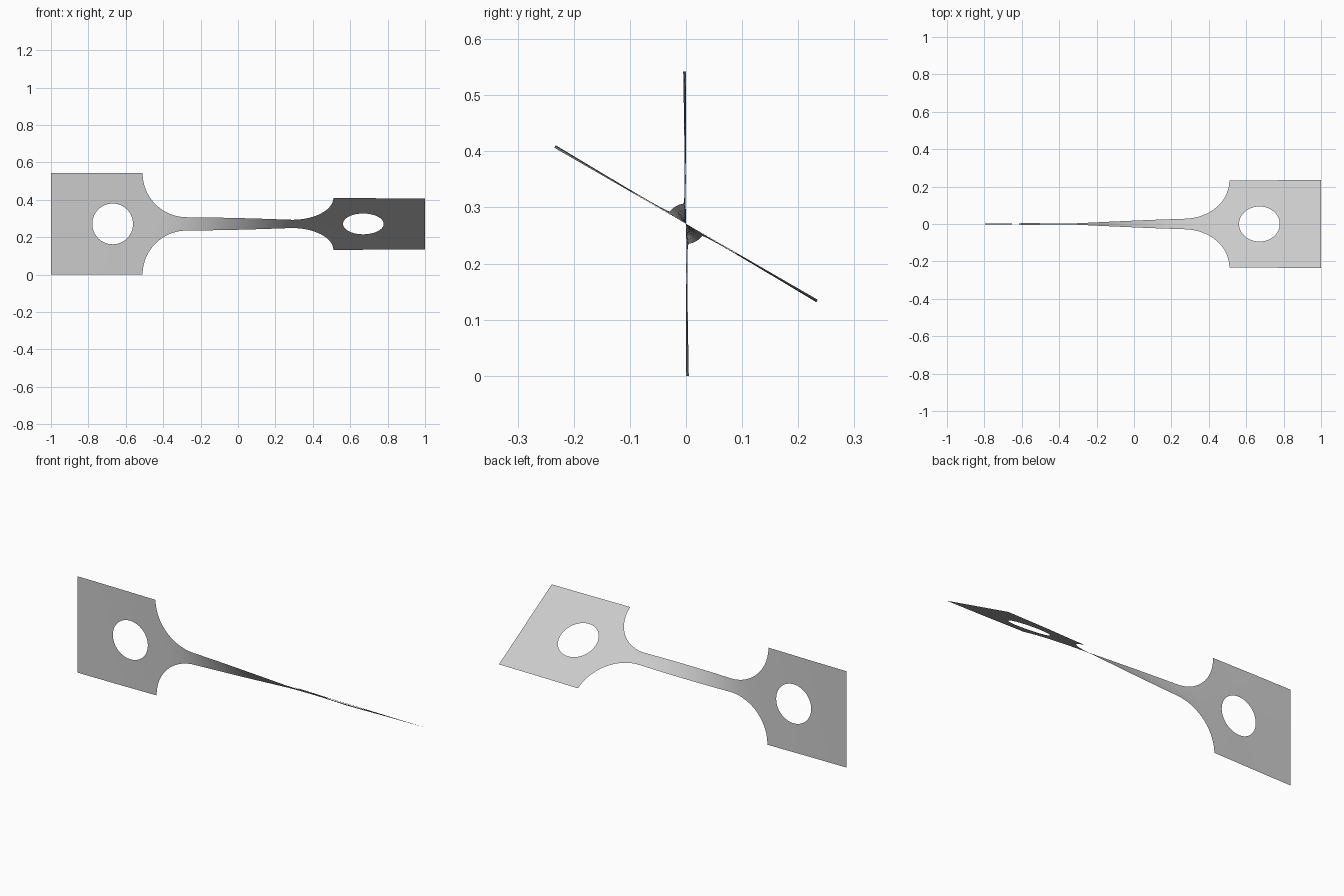
import bpy, bmesh, math
from mathutils import Matrix, Vector

cube = bpy.data.objects.get("Cube")
if cube:
    bpy.data.objects.remove(cube, do_unlink=True)

HALF, NECK = 0.271, 0.036          # half widths of plate and neck
INNER = 0.51                       # where the plates end and the fillets begin
R = HALF - NECK                    # fillet radius
HOLE_X, HOLE_R = 0.67, 0.109
TWIST = math.radians(60)
ROWS, RINGS = 16, 6


def half_width(x):
    """Half width of the flat strip at a station along its length."""
    t = abs(x) - (INNER - R)
    if t <= 0:
        return NECK
    return HALF if t >= R else HALF - math.sqrt(R * R - t * t)


def solid_width(x):
    """Width carrying the torsion, without the bolt hole."""
    d = abs(abs(x) - HOLE_X)
    hole = math.sqrt(HOLE_R ** 2 - d * d) if d < HOLE_R else 0
    return 2 * (half_width(x) - hole)


# Twist angle along the strip: narrow sections turn the most
STEPS = 800
angles = [0.0]
for i in range(STEPS):
    angles.append(angles[-1] + solid_width(-1 + 2 * (i + 0.5) / STEPS) ** -2)


def twist_at(x):
    f = min(max((x + 1) / 2 * STEPS, 0), STEPS - 1e-6)
    i = int(f)
    return TWIST * (angles[i] + (angles[i + 1] - angles[i]) * (f - i)) / angles[-1]


bm = bmesh.new()


def add_grid(lines):
    """Join neighbouring lines of points with quads."""
    verts = [[bm.verts.new(p) for p in line] for line in lines]
    for a, b in zip(verts, verts[1:]):
        for i in range(len(a) - 1):
            bm.faces.new((a[i], b[i], b[i + 1], a[i + 1]))


# End plates: rings running from the round hole out to the square edge
corners = [Vector((x, 0, z)) for x, z in
           ((INNER, -HALF), (1, -HALF), (1, HALF), (INNER, HALF))]
rim = [corners[k].lerp(corners[(k + 1) % 4], i / ROWS)
       for k in range(4) for i in range(ROWS)]
rim.append(rim[0].copy())
centre = Vector((HOLE_X, 0, 0))
hole = [centre + (p - centre).normalized() * HOLE_R for p in rim]
for side in (1, -1):
    add_grid([[Vector((side * p.x, 0, p.z))
               for p in (h.lerp(e, k / RINGS) for h, e in zip(hole, rim))]
              for k in range(RINGS + 1)])

# Neck with its curved fillets
fillet = [INNER - R + R * math.sin(math.pi / 2 * i / 20) for i in range(21)]
straight = [(INNER - R) * i / 20 for i in range(-19, 20)]
stations = [-x for x in reversed(fillet)] + straight + fillet
add_grid([[Vector((x, 0, half_width(x) * (2 * j / ROWS - 1)))
           for j in range(ROWS + 1)] for x in stations])

bmesh.ops.remove_doubles(bm, verts=bm.verts[:], dist=0.0005)
bmesh.ops.recalc_face_normals(bm, faces=bm.faces[:])
bm.faces.ensure_lookup_table()
bm.normal_update()
if bm.faces[0].normal.y > 0:
    bmesh.ops.reverse_faces(bm, faces=bm.faces[:])

# Turn every station about the long axis and lift to the ground
for v in bm.verts:
    v.co = Matrix.Rotation(twist_at(v.co.x), 3, 'X') @ v.co
    v.co.z += HALF

mesh = bpy.data.meshes.new("twisted_strip")
bm.to_mesh(mesh)
bm.free()
strip = bpy.data.objects.new("twisted_strip", mesh)
bpy.context.collection.objects.link(strip)

# Plain grey metal
grey = bpy.data.materials.new("grey_metal")
grey.use_nodes = True
colour = (0.6, 0.6, 0.6, 1)
grey.diffuse_color = colour
grey.node_tree.nodes["Principled BSDF"].inputs["Base Color"].default_value = colour
mesh.materials.append(grey)

bpy.context.view_layer.objects.active = strip
strip.select_set(True)
bpy.ops.object.shade_smooth_by_angle()
